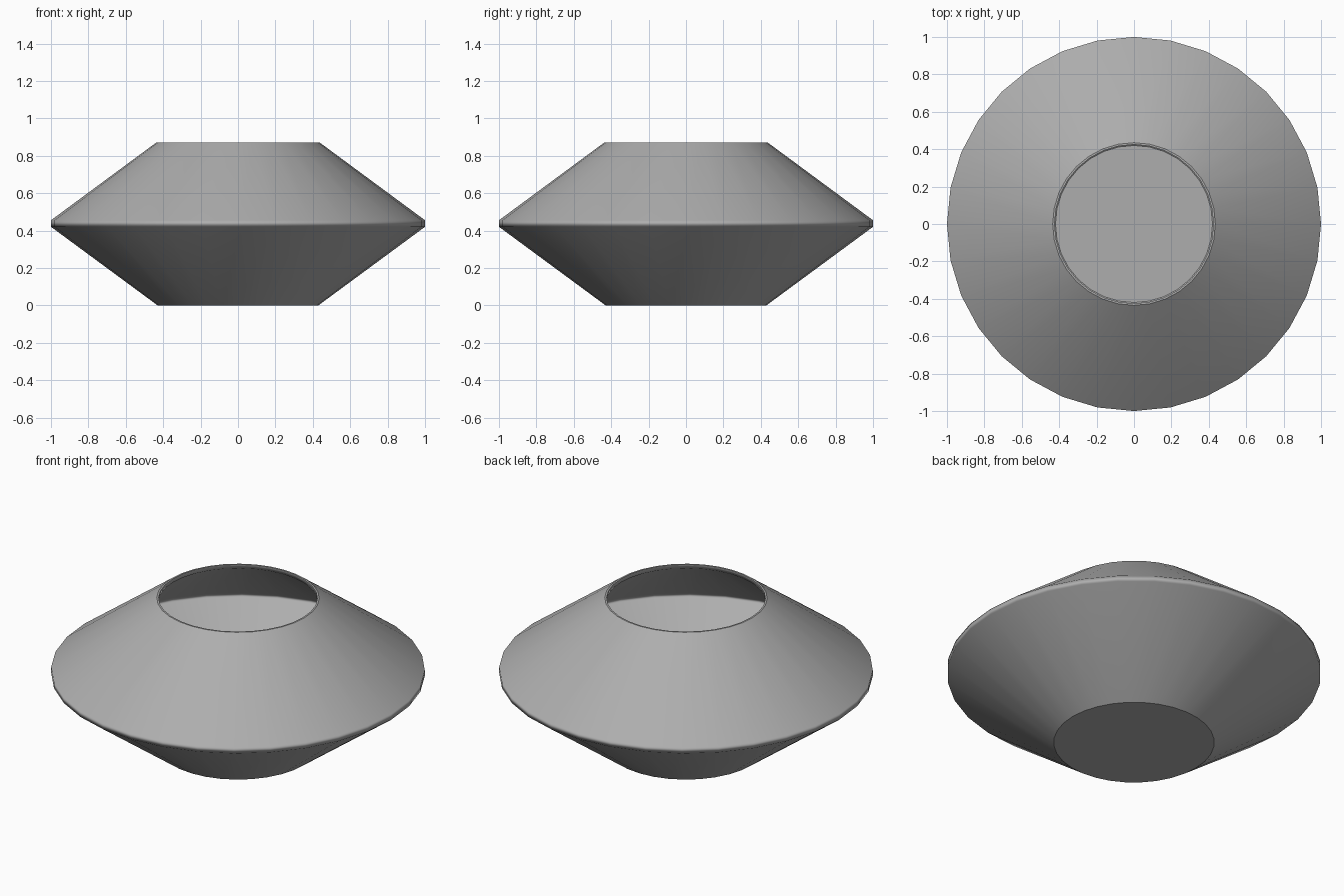
import bpy, bmesh, math

old = bpy.data.objects.get("Cube")
if old:
    bpy.data.objects.remove(old, do_unlink=True)

SIDES = 32

gray = bpy.data.materials.new("matte gray")
gray.use_nodes = True
color = (0.42, 0.42, 0.42, 1)
gray.diffuse_color = color
gray.node_tree.nodes["Principled BSDF"].inputs["Base Color"].default_value = color

# Outer wall from the base, over the rim, down the inner wall to the floor
profile = [
    (0.43, 0.0), (1.0, 0.42), (1.0, 0.455), (0.435, 0.872),
    (0.425, 0.872), (0.425, 0.85), (0.97, 0.45), (0.97, 0.425), (0.42, 0.02),
]
SHARP_RINGS = {0, 3, 4}

bm = bmesh.new()
rings = []
for r, z in profile:
    angles = [2 * math.pi * i / SIDES for i in range(SIDES)]
    rings.append([bm.verts.new((r * math.cos(a), r * math.sin(a), z)) for a in angles])

for low, high in zip(rings, rings[1:]):
    for i in range(SIDES):
        j = (i + 1) % SIDES
        bm.faces.new((low[i], low[j], high[j], high[i]))

# Closed underside and inner floor
bm.faces.new(rings[0][::-1])
bm.faces.new(rings[-1])

for face in bm.faces:
    face.smooth = len(face.verts) == 4
for k in SHARP_RINGS | {len(rings) - 1}:
    for i in range(SIDES):
        bm.edges.get((rings[k][i], rings[k][(i + 1) % SIDES])).smooth = False

mesh = bpy.data.meshes.new("bowl")
bm.to_mesh(mesh)
bm.free()
mesh.materials.append(gray)
bowl = bpy.data.objects.new("bowl", mesh)
bpy.context.collection.objects.link(bowl)

# Weight the shading toward the large cone faces
weighted = bowl.modifiers.new("weighted shading", "WEIGHTED_NORMAL")
weighted.keep_sharp = True
